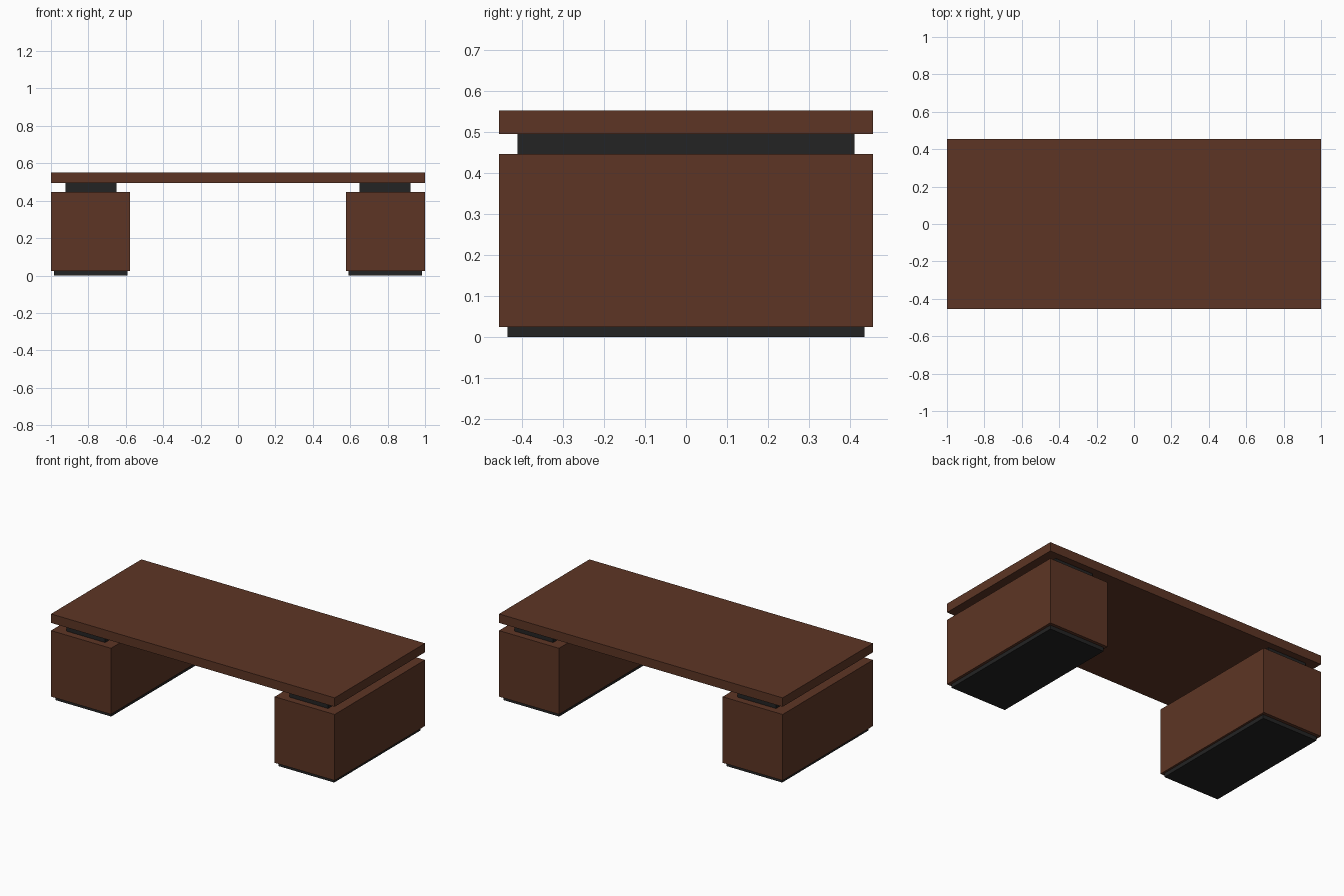
import bpy

if "Cube" in bpy.data.objects:
    bpy.data.objects.remove(bpy.data.objects["Cube"])


def material(name, rgb):
    m = bpy.data.materials.new(name)
    m.diffuse_color = (*rgb, 1)
    m.use_nodes = True
    m.node_tree.nodes["Principled BSDF"].inputs["Base Color"].default_value = m.diffuse_color
    return m


wood = material("dark_brown_wood", (0.110, 0.036, 0.018))
black = material("black_plinth", (0.017, 0.017, 0.017))


def box(name, x, y, z, mat):
    """Box spanning the given (min, max) ranges."""
    spans = (x, y, z)
    bpy.ops.mesh.primitive_cube_add(size=1, location=[(a + b) / 2 for a, b in spans])
    ob = bpy.context.object
    ob.name = name
    ob.scale = [b - a for a, b in spans]
    bpy.ops.object.transform_apply(location=False, rotation=False, scale=True)
    ob.data.materials.append(mat)
    return ob


# Desk top slab
box("desk_top", (-1, 1), (-0.455, 0.455), (0.495, 0.552), wood)

# Pedestal on each side: recessed foot, cabinet, recessed riser under the top
for side, s in (("left", -1), ("right", 1)):
    def span(a, b):
        return tuple(sorted((s * a, s * b)))
    box(side + "_foot", span(0.59, 0.983), (-0.435, 0.435), (0, 0.025), black)
    box(side + "_cabinet", span(0.577, 1), (-0.455, 0.455), (0.025, 0.446), wood)
    box(side + "_riser", span(0.65, 0.922), (-0.41, 0.41), (0.446, 0.495), black)
